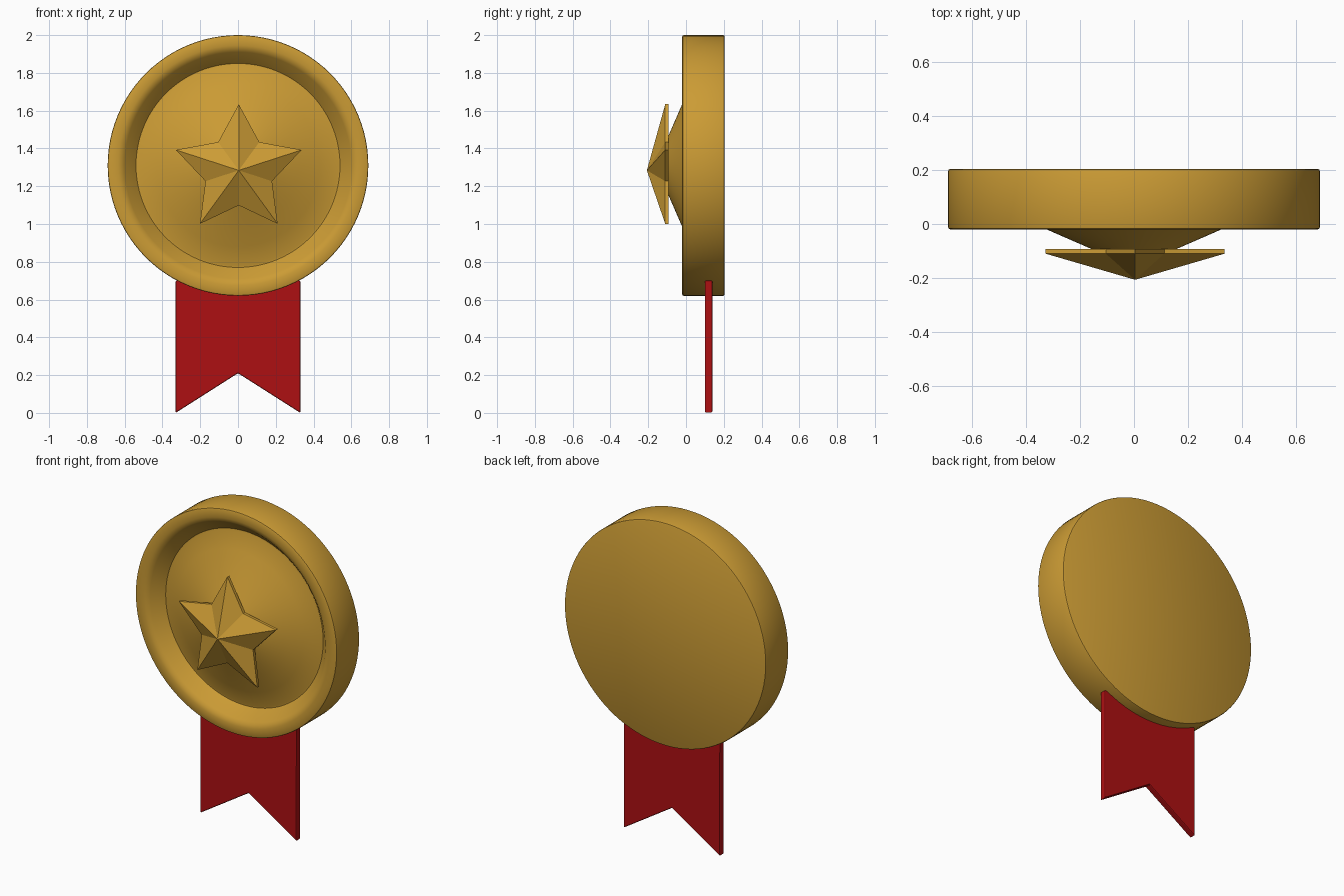
import bpy, bmesh
from math import sin, cos, pi, radians

if "Cube" in bpy.data.objects:
    bpy.data.objects.remove(bpy.data.objects["Cube"])


def material(name, color):
    m = bpy.data.materials.new(name)
    m.diffuse_color = color
    m.use_nodes = True
    m.node_tree.nodes["Principled BSDF"].inputs["Base Color"].default_value = m.diffuse_color
    return m


gold = material("gold", (0.60, 0.33, 0.035, 1))
red = material("red", (0.42, 0.005, 0.006, 1))


def finish(name, bm, mat, smooth=None):
    bmesh.ops.recalc_face_normals(bm, faces=bm.faces)
    me = bpy.data.meshes.new(name)
    bm.to_mesh(me)
    bm.free()
    ob = bpy.data.objects.new(name, me)
    bpy.context.collection.objects.link(ob)
    me.materials.append(mat)
    if smooth:
        bpy.ops.object.select_all(action='DESELECT')
        ob.select_set(True)
        bpy.context.view_layer.objects.active = ob
        bpy.ops.object.shade_smooth_by_angle(angle=radians(smooth))
    return ob


def extrude_outline(bm, pts, y0, y1):
    """Prism from an (x, z) outline; returns the front vertices."""
    front = [bm.verts.new((x, y0, z)) for x, z in pts]
    back = [bm.verts.new((x, y1, z)) for x, z in pts]
    n = len(pts)
    for i in range(n):
        j = (i + 1) % n
        bm.faces.new((front[i], front[j], back[j], back[i]))
    bm.faces.new(back)
    return front


# Medal disc: (radius, y) profile turned about the y axis
CZ = 1.31
profile = [(0, -0.155), (0.06, -0.138), (0.155, -0.094), (0.325, -0.02), (0.43, 0.024),
           (0.53, 0.062), (0.54, 0.063), (0.60, -0.002), (0.615, -0.014), (0.635, -0.02),
           (0.682, -0.02), (0.688, -0.017), (0.69, -0.012),
           (0.69, 0.197), (0.688, 0.202), (0.682, 0.205), (0, 0.205)]
bm = bmesh.new()
vs = [bm.verts.new((r, y, CZ)) for r, y in profile]
edges = [bm.edges.new(p) for p in zip(vs, vs[1:])]
bmesh.ops.spin(bm, geom=vs + edges, cent=(0, 0, CZ), axis=(0, 1, 0),
               angle=2 * pi, steps=96, use_merge=True)
bmesh.ops.remove_doubles(bm, verts=bm.verts, dist=1e-5)
finish("medal_disc", bm, gold, 35)

# Faceted star: thin plate with a raised centre point
SX, SZ = 0.004, 1.284
star = []
for i in range(10):
    r, a = (0.185 if i % 2 else 0.35), pi / 2 + i * pi / 5
    star.append((SX + r * cos(a), SZ + r * sin(a)))
bm = bmesh.new()
front = extrude_outline(bm, star, -0.11, -0.092)
apex = bm.verts.new((SX, -0.207, SZ))
for i in range(10):
    bm.faces.new((front[i], front[(i + 1) % 10], apex))
finish("star", bm, gold)

# Ribbon with a notched tail, tucked into the disc
bm = bmesh.new()
tail = [(-0.33, 0), (0, 0.21), (0.33, 0), (0.33, 0.70), (-0.33, 0.70)]
bm.faces.new(extrude_outline(bm, tail, 0.10, 0.14))
ribbon = finish("ribbon", bm, red)
bev = ribbon.modifiers.new("soft_edges", 'BEVEL')
bev.width = 0.006
bev.segments = 2
